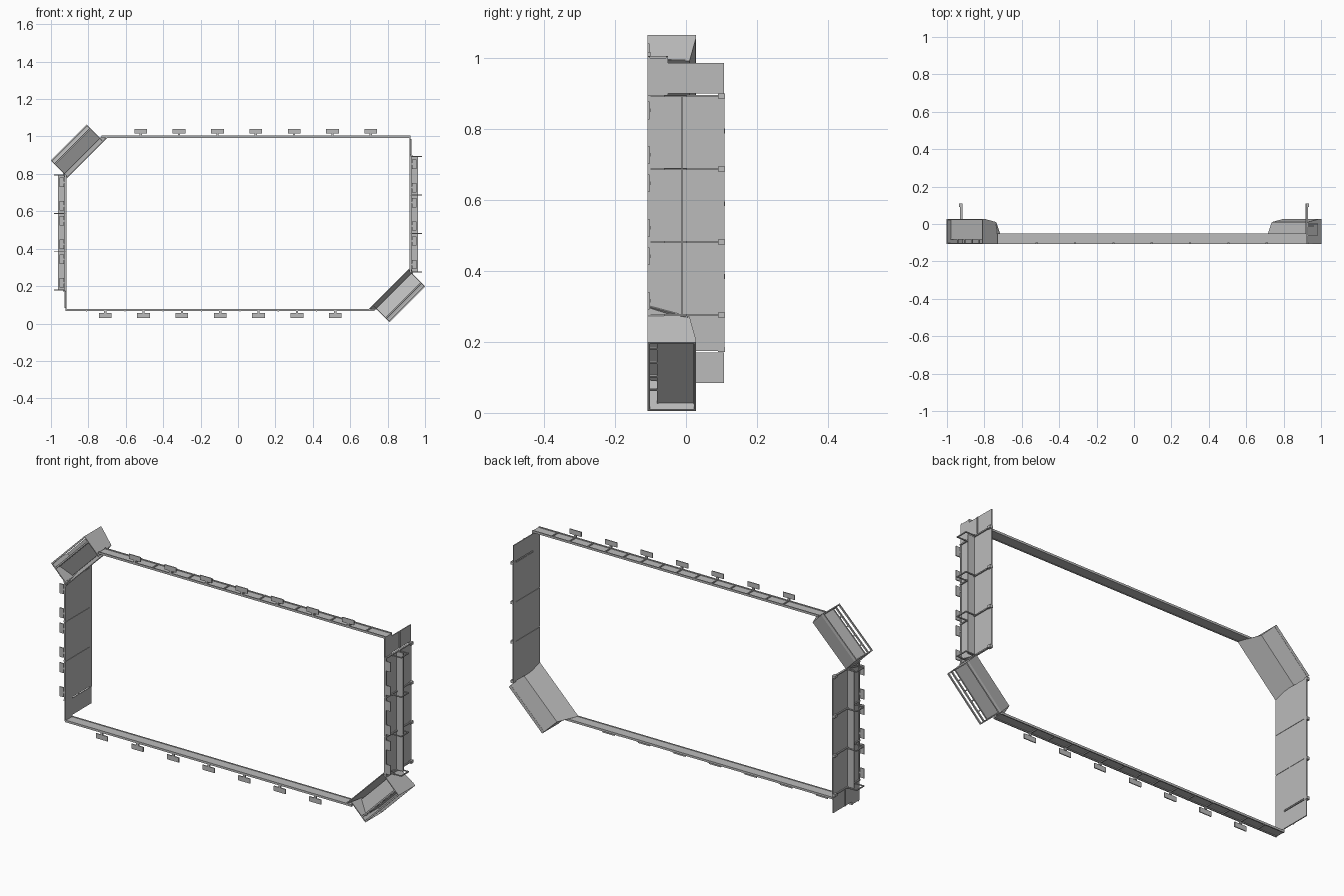
import bpy, bmesh, math
from mathutils import Matrix, Vector

cube = bpy.data.objects.get("Cube")
if cube:
    bpy.data.objects.remove(cube, do_unlink=True)

grey = bpy.data.materials.new("light_grey")
grey.use_nodes = True
grey.diffuse_color = (0.5, 0.5, 0.5, 1)
grey.node_tree.nodes["Principled BSDF"].inputs["Base Color"].default_value = (0.5, 0.5, 0.5, 1)

# The second half of the frame is the first one turned half way round
CENTRE = Vector((0, 0, 0.535))
HALF_TURN = (Matrix.Translation(CENTRE) @ Matrix.Rotation(math.pi, 4, 'Y')
             @ Matrix.Translation(-CENTRE))
# Corner frame: local x runs along the station, local z points outward
S = math.sqrt(0.5)
CORNER = Matrix(((S, 0, -S, 0), (0, 1, 0, 0), (S, 0, S, 0), (0, 0, 0, 1)))
WORLD = Matrix.Identity(4)
FLOOR = -0.108


def finish(name, bm, frame):
    bmesh.ops.recalc_face_normals(bm, faces=bm.faces)
    mesh = bpy.data.meshes.new(name)
    bm.to_mesh(mesh)
    bm.free()
    mesh.materials.append(grey)
    for suffix, turn in (("a", WORLD), ("b", HALF_TURN)):
        ob = bpy.data.objects.new(f"{name}_{suffix}", mesh)
        ob.matrix_world = turn @ frame
        bpy.context.collection.objects.link(ob)


def add_box(bm, xs, ys, zs):
    lo, hi = Vector((xs[0], ys[0], zs[0])), Vector((xs[1], ys[1], zs[1]))
    mid, size = (lo + hi) / 2, hi - lo
    bmesh.ops.create_cube(bm, size=1,
                          matrix=Matrix.Translation(mid) @ Matrix.Diagonal((*size, 1)))


def boxes(name, items, frame=WORLD):
    bm = bmesh.new()
    for item in items:
        add_box(bm, *item)
    finish(name, bm, frame)


def plate(name, corners, offset, frame=WORLD):
    """Flat plate: a polygon pushed along an offset."""
    bm = bmesh.new()
    face = bm.faces.new([bm.verts.new(c) for c in corners])
    geom = bmesh.ops.extrude_face_region(bm, geom=[face])["geom"]
    bmesh.ops.translate(bm, vec=offset,
                        verts=[g for g in geom if isinstance(g, bmesh.types.BMVert)])
    finish(name, bm, frame)


# Long low guard rail with ribs and outward feet
feet = [-0.52 + 0.205 * i for i in range(7)]
boxes("guard_rail", [((-0.73, 0.922), (FLOOR, -0.05), (0.995, 1.0)),
                     ((-0.73, 0.922), (-0.056, -0.05), (0.993, 1.004)),
                     ((-0.73, 0.922), (FLOOR, -0.102), (0.993, 1.004))])
boxes("rail_ribs", [((x + d - 0.003, x + d + 0.003), (FLOOR, -0.05), (0.999, 1.005))
                    for x in feet for d in (0, 0.1)])
boxes("rail_feet", [((x - 0.034, x + 0.034), (FLOOR, -0.103), (1.015, 1.04)) for x in feet]
      + [((x - 0.006, x + 0.006), (FLOOR, -0.1), (0.999, 1.016)) for x in feet])

# High end wall: three bays with a lower and an upper panel
seams = [0.178 + 0.2055 * i for i in range(4)]
bays = list(zip(seams, seams[1:]))
gap = 0.0015
boxes("wall_lower_panels", [((-0.924, -0.918), (FLOOR, -0.012), (a + gap, b - gap))
                            for a, b in bays])
boxes("wall_upper_panels", [((-0.924, -0.918), (-0.01, 0.108), (a + gap, b - gap))
                            for a, b in bays])
boxes("wall_posts", [((-0.93, -0.92), (FLOOR, 0.1), (z - 0.003, z + 0.003)) for z in seams])
boxes("wall_clips", [((-0.935, -0.918), (0.09, 0.11), (z - 0.007, z + 0.007)) for z in seams])
boxes("wall_shelf", [((-0.962, -0.92), (-0.014, -0.009), (seams[0], seams[-1]))])
boxes("wall_base_bar", [((-0.928, -0.92), (FLOOR, -0.1), (seams[0], seams[-1]))])
boxes("wall_feet", [((-0.954, -0.93), (FLOOR, -0.103), (z - 0.025, z + 0.025))
                    for a, b in bays for z in (a + 0.04, b - 0.04)]
      + [((-0.932, -0.92), (FLOOR, -0.1), (z - 0.005, z + 0.005))
         for a, b in bays for z in (a + 0.04, b - 0.04)])

# Bent handles sticking out at each seam
R = 0.0025
handles = []
for z in seams:
    zs = (z - R, z + R)
    handles += [((-0.985, -0.92), (y - R, y + R), zs) for y in (-0.06, 0.0)]
    handles.append(((-0.985, -0.98), (-0.06, 0.0), zs))
boxes("wall_handles", handles)

# Separate panel between the wall and the rail corner
boxes("end_panel", [((-0.923, -0.918), (FLOOR, 0.107), (0.084, 0.17)),
                    ((-0.927, -0.918), (0.008, 0.012), (0.084, 0.17)),
                    ((-0.923, -0.918), (FLOOR, -0.05), (0.07, 0.18))])

# Corner station: two end plates, sloping roof, leaning inner panel, recessed back
U0, U1 = -0.092, 0.18
N_IN, N_OUT = 1.222, 1.325
for name, u in (("lower", U0), ("upper", U1 - 0.005)):
    plate(f"station_{name}_end",
          [(u, FLOOR, N_IN - 0.015), (u, FLOOR, N_OUT), (u, 0.028, N_OUT),
           (u, 0.028, N_OUT - 0.012), (u, 0.01, N_IN)], (0.005, 0, 0), CORNER)
plate("station_roof", [(U0, 0.01, N_IN), (U1, 0.01, N_IN),
                       (U1, 0.028, N_OUT - 0.012), (U0, 0.028, N_OUT - 0.012)],
      (0, -0.004, 0), CORNER)
plate("station_inner_panel", [(-0.111, FLOOR, 1.196), (0.212, FLOOR, 1.196),
                              (U1, 0.01, N_IN), (U0, 0.01, N_IN)], (0, 0, 0.004), CORNER)
boxes("station_back", [((U0, U1), (-0.078, 0.022), (1.294, 1.298)),
                       ((U0, U1), (0.022, 0.028), (N_OUT - 0.016, N_OUT))], CORNER)
plate("station_chute", [(U0, -0.078, 1.296), (U1, -0.078, 1.296),
                        (U1, -0.04, N_IN), (U0, -0.04, N_IN)], (0, 0.004, 0), CORNER)
posts = [U0 + (U1 - U0) * i / 5 for i in range(1, 5)]
boxes("station_base_frame",
      [((U0, U1), (FLOOR, -0.102), (n, n + 0.008)) for n in (1.29, N_OUT - 0.008)]
      + [((U0, U1), (-0.082, -0.077), (1.29, 1.3))]
      + [((u - 0.003, u + 0.003), (FLOOR, -0.078), (1.292, 1.298)) for u in posts], CORNER)
